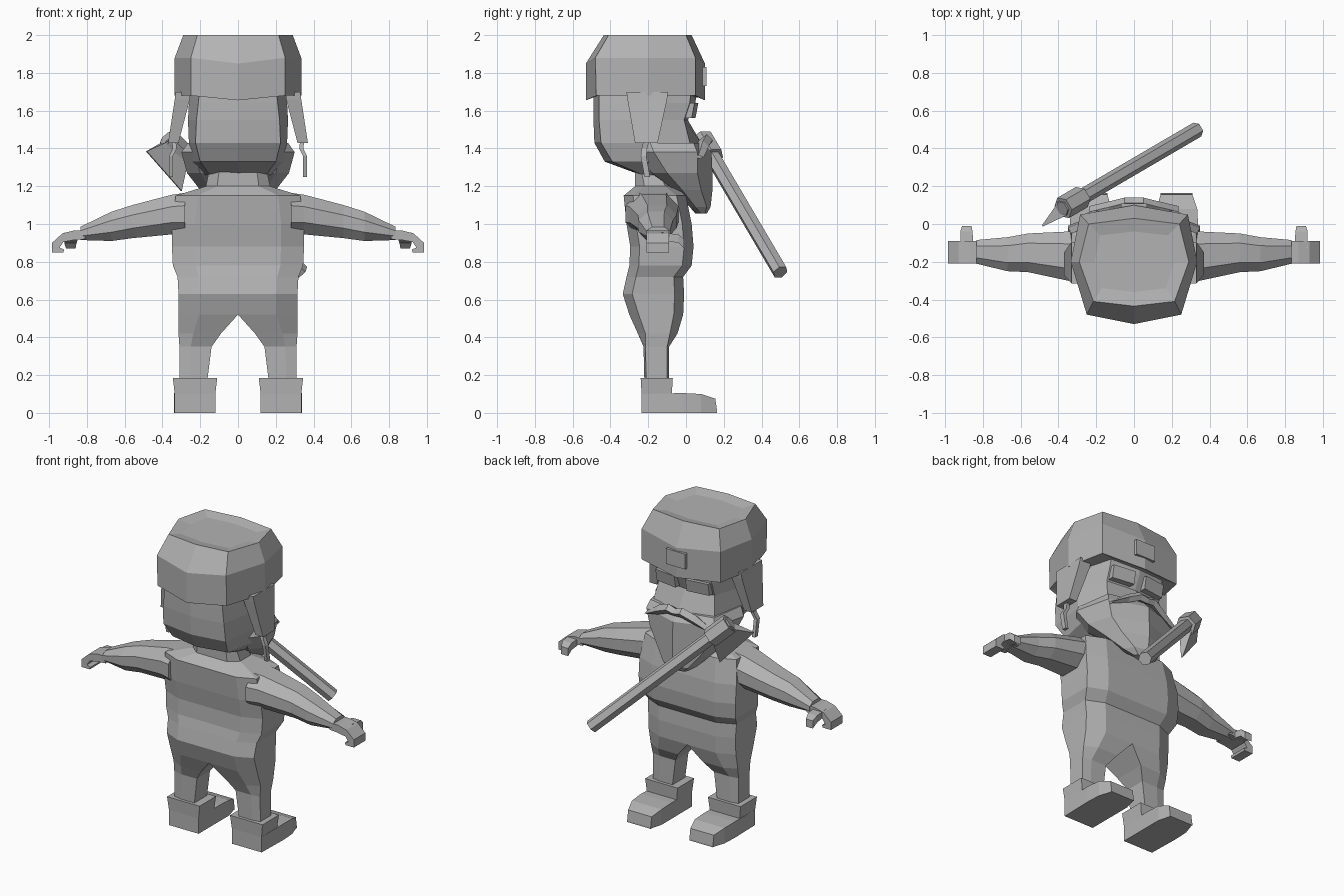
import bpy, bmesh
from mathutils import Vector

GREY = bpy.data.materials.new("plain grey")
GREY.diffuse_color = (0.45, 0.45, 0.45, 1)


def loft(name, rings, mirror=False, cap0=True, cap1=True):
    """Skin a list of equal-length point rings; optionally copy across x."""
    bm = bmesh.new()
    for s in ((1, -1) if mirror else (1,)):
        vs = [[bm.verts.new((s * x, y, z)) for x, y, z in r] for r in rings]
        n = len(vs[0])
        for a, b in zip(vs, vs[1:]):
            for i in range(n):
                j = (i + 1) % n
                bm.faces.new((a[i], a[j], b[j], b[i]))
        if cap0:
            bm.faces.new(vs[0][::-1])
        if cap1:
            bm.faces.new(vs[-1])
    bmesh.ops.recalc_face_normals(bm, faces=bm.faces)
    me = bpy.data.meshes.new(name)
    bm.to_mesh(me)
    bm.free()
    me.materials.append(GREY)
    ob = bpy.data.objects.new(name, me)
    bpy.context.collection.objects.link(ob)
    return ob


def sym(half):
    """Complete a half ring whose first and last points lie on x = 0."""
    return half + [(-x, y, z) for x, y, z in half[-2:0:-1]]


def oct_ring(z, back, bs, side, fs, front, zc=None):
    """Eight-sided head section; zc is the height of the centre points."""
    zc = z if zc is None else zc
    return sym([(0, back, zc), (*bs, z), (*side, z), (*fs, z), (0, front, zc)])


def rect(x0, x1, y0, y1, z):
    return [(x0, y0, z), (x1, y0, z), (x1, y1, z), (x0, y1, z)]


# torso and neck: z, back y, front y, half width
def torso_half(z, yb, yf, w, c=0.05):
    return [(0, yb, z), (w * .65, yb, z), (w, yb + c, z),
            (w, yf - c, z), (w * .65, yf, z), (0, yf, z)]


loft("torso", [sym(torso_half(*r)) for r in (
    (0.52, -.30, -.015, .315), (0.63, -.335, -.01, .315), (0.72, -.315, -.015, .32),
    (0.78, -.30, .03, .345), (0.88, -.295, .04, .35), (1.0, -.315, .03, .35),
    (1.15, -.33, 0, .33), (1.20, -.27, -.06, .17), (1.30, -.27, -.12, .15, .03))],
    cap0=False)


# legs: z, inner x, outer x, back y, front y
def leg_ring(z, xi, xo, yb, yf, c):
    m = xi + (xo - xi) * .65
    return [(xi, yb, z), (m, yb, z), (xo, yb + c, z),
            (xo, yf - c, z), (m, yf, z), (xi, yf, z)]


loft("legs", [leg_ring(*r) for r in (
    (.52, 0, .315, -.30, -.015, .05), (.42, .09, .315, -.255, -.045, .04),
    (.35, .14, .31, -.225, -.09, .01), (.15, .165, .31, -.22, -.09, .01))],
    mirror=True, cap0=False)

# boots: cuff and tapered foot
loft("boot_cuffs", [rect(.12, .335, -.235, -.075, 0), rect(.12, .335, -.235, -.075, .10),
                    rect(.11, .345, -.24, -.07, .185)], mirror=True)
loft("boot_feet", [[(a, y, 0), (b, y, 0), (b, y, h), (a, y, h)] for y, a, b, h in (
    (-.235, .12, .335, .10), (-.02, .12, .34, .105), (.08, .12, .335, .10),
    (.155, .14, .31, .075), (.165, .14, .31, .01))], mirror=True)


# sleeves: x, top z, bottom z, back y, front y
def arm_ring(x, zt, zb, yb, yf):
    h, d = (zt - zb) * .3, (yf - yb) * .25
    return [(x, yb, zb + h), (x, yb + d, zb), (x, yf - d, zb), (x, yf, zb + h),
            (x, yf, zt - h), (x, yf - d, zt), (x, yb + d, zt), (x, yb, zt - h)]


loft("sleeves", [arm_ring(*r) for r in (
    (.28, 1.165, .94, -.32, -.03), (.35, 1.155, .945, -.30, -.04),
    (.56, 1.10, .925, -.255, -.05), (.67, 1.065, .91, -.25, -.07),
    (.835, .985, .915, -.21, -.085))], mirror=True)

# curled mitten hands with thumbs
HAND = [(.81, .965), (.87, .965), (.93, .95), (.985, .90), (.985, .85), (.925, .85),
        (.92, .865), (.945, .875), (.925, .905), (.87, .915), (.81, .92)]
loft("hands", [[(x, y, z) for x, z in HAND] for y in (-.21, -.09)], mirror=True)
loft("thumbs", [[(x0, y, z0), (x1, y, z0), (x1, y, z1), (x0, y, z1)]
                for y, x0, x1, z0, z1 in ((-.13, .85, .92, .915, .955),
                                         (-.04, .855, .92, .90, .945),
                                         (-.01, .86, .91, .87, .92))], mirror=True)

# head
loft("head", [oct_ring(*r) for r in (
    (1.74, -.485, (.20, -.46), (.25, -.2), (.19, .03), .06),
    (1.64, -.49, (.21, -.46), (.26, -.2), (.20, .02), .05),
    (1.55, -.49, (.22, -.46), (.265, -.2), (.20, -.01), .01),
    (1.43, -.485, (.225, -.45), (.26, -.2), (.22, .02), .08),
    (1.33, -.43, (.20, -.39), (.24, -.2), (.20, .02), .10),
    (1.26, -.24, (.15, -.23), (.18, -.15), (.15, 0), .08))])

# beard hanging from the cheeks to a chin tip
loft("beard", [oct_ring(*r) for r in (
    (1.43, -.26, (.20, -.26), (.265, -.19), (.23, .04), .09),
    (1.38, -.26, (.23, -.26), (.30, -.17), (.245, .06), .135),
    (1.27, -.20, (.20, -.18), (.27, -.10), (.22, .06), .14),
    (1.18, -.06, (.15, -.06), (.20, -.02), (.16, .08), .14),
    (1.09, .02, (.08, .02), (.12, .05), (.09, .11), .13),
    (1.055, .05, (.05, .06), (.07, .08), (.05, .10), .11))])

# moustache: tapered bar drooping at both ends
loft("moustache", [[(x, y - .05, z), (x, y, z - t), (x, y + .02, z), (x, y - .01, z + t)]
                   for x, y, z, t in ((-.235, .075, 1.355, .008), (-.13, .10, 1.41, .03),
                                      (-.05, .12, 1.445, .03), (0, .12, 1.435, .022),
                                      (.05, .12, 1.445, .03), (.13, .10, 1.41, .03),
                                      (.235, .075, 1.355, .008))])

# eye blocks under the helmet rim
loft("eyes", [[(x, y - .05, 1.56), (x, y, 1.56), (x, y + .015, 1.64), (x, y - .04, 1.64)]
              for x, y in ((.04, .05), (.19, .03))], mirror=True)

# hat with low crown and front badge
loft("hat", [oct_ring(*r) for r in (
    (1.685, -.49, (.22, -.45), (.26, -.2), (.21, .03), .07, 1.67),
    (1.68, -.53, (.25, -.475), (.335, -.2), (.285, .05), .10, 1.655),
    (1.88, -.53, (.25, -.48), (.335, -.2), (.285, .05), .10, 1.85),
    (2.0, -.435, (.215, -.41), (.29, -.2), (.24, 0), .03),
    (1.985, -.36, (.17, -.34), (.21, -.2), (.18, -.06), -.04))])
loft("hat_badge", [rect(-.07, .07, .06, .108, 1.73), rect(-.07, .07, .06, .108, 1.83)])

# ear flaps and their strings
loft("ear_flaps", [rect(*r) for r in (
    (.25, .33, -.315, -.095, 1.70), (.255, .335, -.31, -.10, 1.66),
    (.315, .37, -.27, -.15, 1.43))], mirror=True)
loft("flap_strings", [rect(x - .011, x + .011, y - .015, y + .015, z) for x, y, z in (
    (.34, -.21, 1.44), (.335, -.22, 1.40), (.355, -.225, 1.36),
    (.355, -.205, 1.25))], mirror=True)

# axe: hexagonal handle, collar and flaring blade
A, B = Vector((-.375, .085, 1.45)), Vector((.335, .50, .745))
D = (B - A).normalized()
U = D.cross(Vector((0, 0, 1))).normalized()
V = U.cross(D)


def hexagon(t, r):
    c = A + D * t
    return [tuple(c + U * (r * a) + V * (r * b)) for a, b in (
        (1, 0), (.5, .87), (-.5, .87), (-1, 0), (-.5, -.87), (.5, -.87))]


loft("axe_handle", [hexagon(t, .042) for t in (-.01, (B - A).length)])
loft("axe_collar", [hexagon(t, .062) for t in (.0, .15)])
c0, c1 = A + D * .01, A + D * .14
e0, e1 = Vector((-.485, -.01, 1.385)), Vector((-.30, .08, 1.175))
n = (c1 - c0).cross(e0 - c0).normalized()
loft("axe_blade", [[tuple(p + n * k) for p, k in ((a, w), (b, w), (b, -w), (a, -w))]
                   for a, b, w in ((c0, c1, .045), (e0, e1, .004))])
